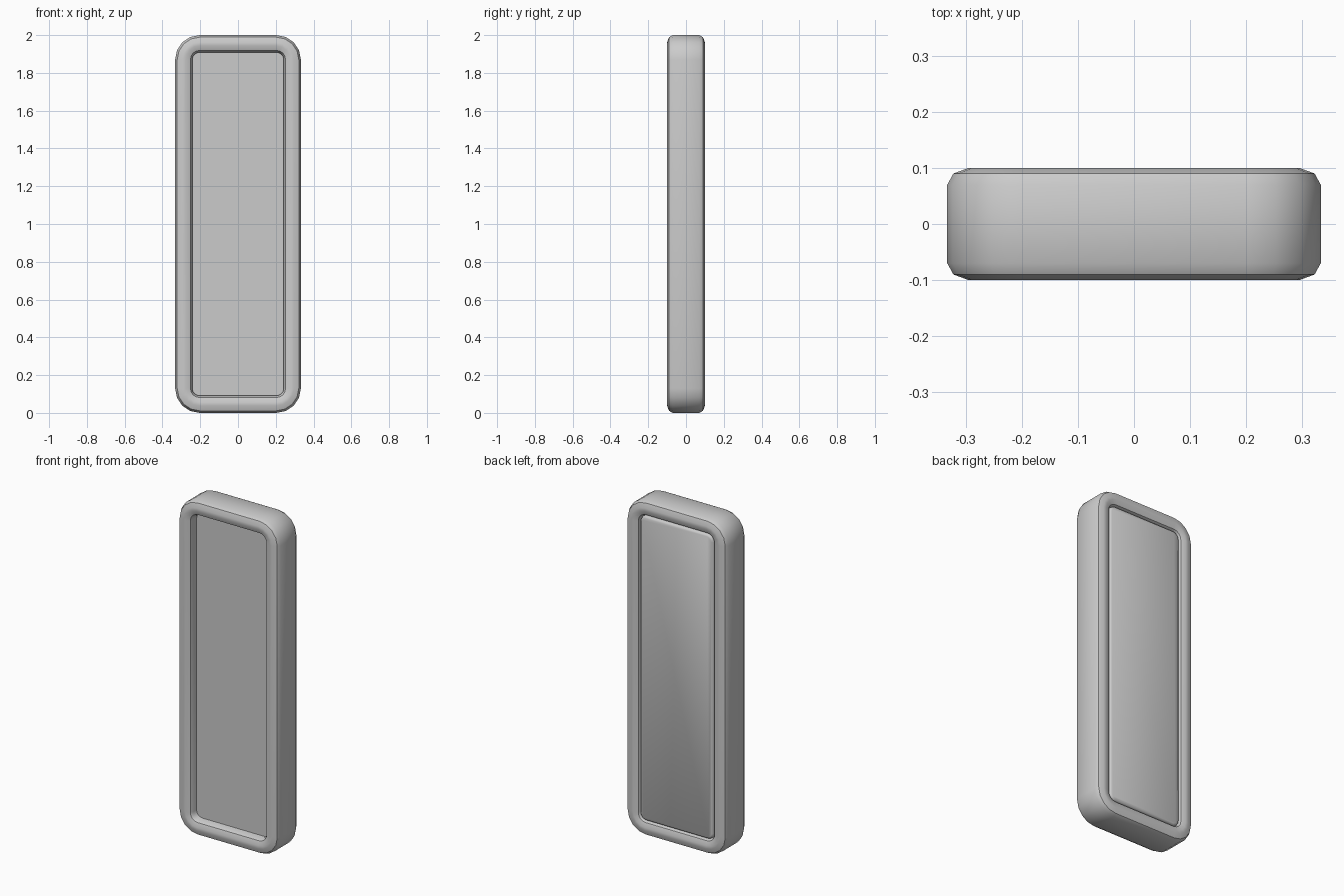
import bpy, bmesh, math

if "Cube" in bpy.data.objects:
    bpy.data.objects.remove(bpy.data.objects["Cube"])

HALF_W, HALF_H, CORNER, SEGS = 0.333, 1.0, 0.13, 4


def outline(inset):
    """Rounded rectangle (x, z) moved inward from the outer edge."""
    r = CORNER - inset
    cx, cz = HALF_W - CORNER, HALF_H - CORNER
    pts = []
    for i, (sx, sz) in enumerate([(1, 1), (-1, 1), (-1, -1), (1, -1)]):
        for k in range(SEGS + 1):
            a = math.pi / 2 * (i + k / SEGS)
            pts.append((sx * cx + r * math.cos(a), HALF_H + sz * cz + r * math.sin(a)))
    return pts


def loft(name, section, closed):
    """Skin outlines at each (inset, y); close into a ring or cap both ends."""
    bm = bmesh.new()
    rings = [[bm.verts.new((x, y, z)) for x, z in outline(d)] for d, y in section]
    n = len(rings[0])
    pairs = list(zip(rings, rings[1:]))
    if closed:
        pairs.append((rings[-1], rings[0]))
    else:
        bm.faces.new(rings[0])
        bm.faces.new(rings[-1])
    for a, b in pairs:
        for i in range(n):
            j = (i + 1) % n
            bm.faces.new((a[i], a[j], b[j], b[i]))
    bmesh.ops.recalc_face_normals(bm, faces=bm.faces)
    me = bpy.data.meshes.new(name)
    bm.to_mesh(me)
    bm.free()
    ob = bpy.data.objects.new(name, me)
    bpy.context.collection.objects.link(ob)
    bpy.ops.object.select_all(action='DESELECT')
    ob.select_set(True)
    bpy.context.view_layer.objects.active = ob
    bpy.ops.object.shade_smooth_by_angle(angle=math.radians(40))
    return ob


# Rounded frame: half of the cross-section mirrored front to back
half = [(0, 0.07), (0.011, 0.09), (0.038, 0.1), (0.056, 0.1), (0.081, 0.09), (0.091, 0.07)]
loft("frame", half + [(d, -y) for d, y in reversed(half)], True)

# Panel: recessed flat front, chamfered back nearly flush with the frame
loft("panel", [(0.091, -0.045), (0.091, 0.075), (0.094, 0.084), (0.103, 0.09)], False)
